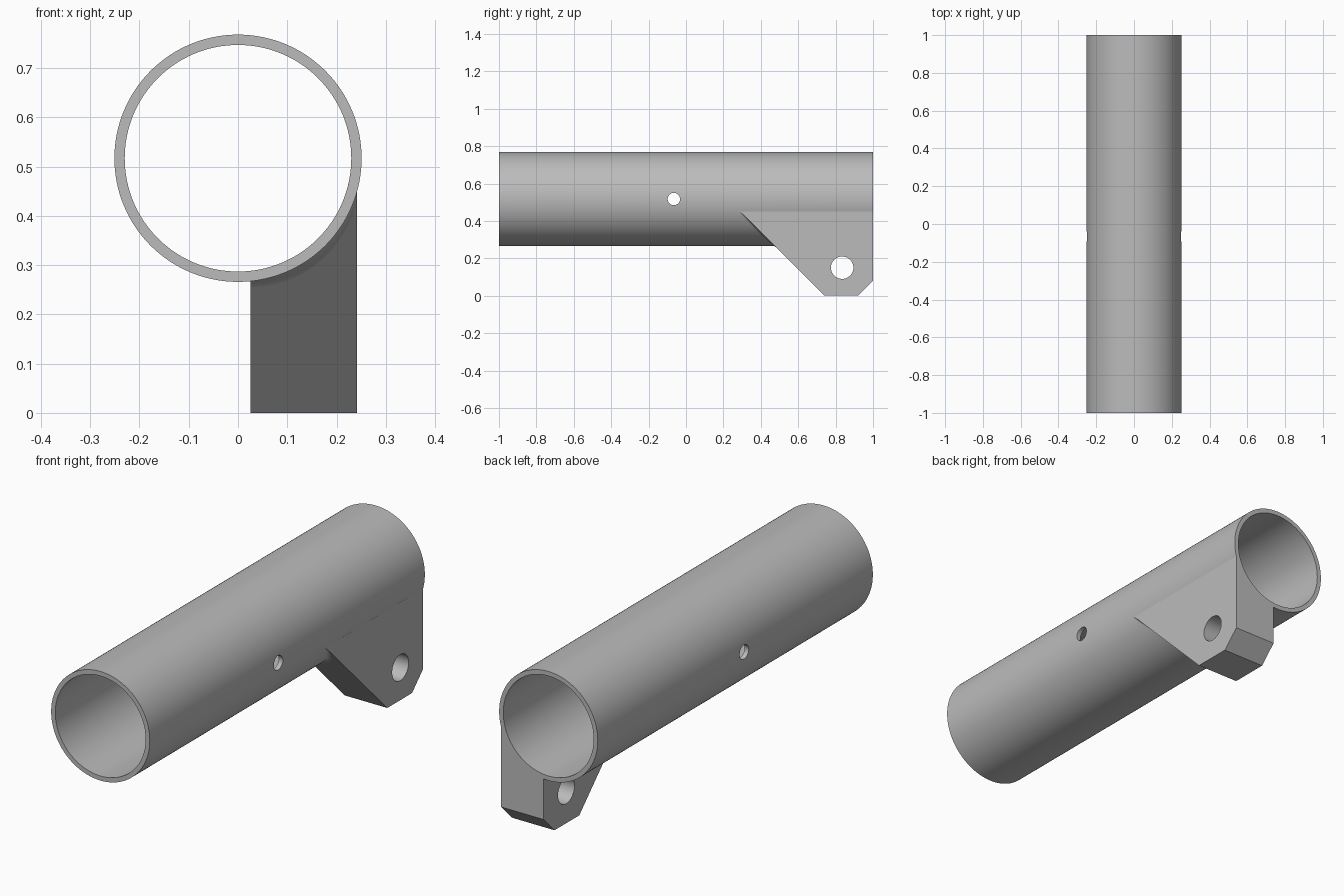
import bpy, bmesh, math
from mathutils import Vector

if "Cube" in bpy.data.objects:
    bpy.data.objects.remove(bpy.data.objects["Cube"])

AXIS_Z, OUTER, INNER = 0.517, 0.251, 0.23
LUG_IN, LUG_OUT = 0.025, 0.242

grey = bpy.data.materials.new("plain grey")
grey.use_nodes = True
grey.diffuse_color = (0.5, 0.5, 0.5, 1)
grey.node_tree.nodes["Principled BSDF"].inputs["Base Color"].default_value = grey.diffuse_color


def cylinder(name, radius, length, centre, rotation, sides):
    bpy.ops.mesh.primitive_cylinder_add(vertices=sides, radius=radius, depth=length,
                                        location=centre, rotation=rotation)
    obj = bpy.context.object
    obj.name = name
    obj.data.materials.append(grey)
    return obj


def along_y(name, radius, length):
    return cylinder(name, radius, length, (0, 0, AXIS_Z), (math.pi / 2, 0, 0), 128)


def along_x(name, radius, y, z):
    return cylinder(name, radius, 1, (0, y, z), (0, math.pi / 2, 0), 48)


def mesh_object(name, bm):
    bmesh.ops.recalc_face_normals(bm, faces=bm.faces[:])
    mesh = bpy.data.meshes.new(name)
    bm.to_mesh(mesh)
    bm.free()
    obj = bpy.data.objects.new(name, mesh)
    bpy.context.collection.objects.link(obj)
    mesh.materials.append(grey)
    return obj


def cut(obj, cutter):
    mod = obj.modifiers.new("cut", "BOOLEAN")
    mod.operation, mod.solver, mod.object = "DIFFERENCE", "EXACT", cutter
    bpy.ops.object.select_all(action="DESELECT")
    bpy.context.view_layer.objects.active = obj
    obj.select_set(True)
    bpy.ops.object.modifier_apply(modifier=mod.name)
    bpy.data.objects.remove(cutter)


def smooth(obj):
    bpy.ops.object.select_all(action="DESELECT")
    bpy.context.view_layer.objects.active = obj
    obj.select_set(True)
    bpy.ops.object.shade_smooth_by_angle(angle=math.radians(30))


# Hollow tube with a small cross hole through both walls
tube = along_y("tube", OUTER, 2)
cut(tube, along_y("bore_cutter", INNER, 2.2))
cut(tube, along_x("cross_hole_cutter", 0.033, -0.065, AXIS_Z))
smooth(tube)

# Mounting lug: side profile extruded across, trimmed to the tube
bm = bmesh.new()
profile = [(0.74, 0), (0.92, 0), (1, 0.08), (1, 0.45), (0.29, 0.45)]
face = bm.faces.new([bm.verts.new((LUG_IN, y, z)) for y, z in profile])
out = bmesh.ops.extrude_face_region(bm, geom=[face])
bmesh.ops.translate(bm, vec=(LUG_OUT - LUG_IN, 0, 0),
                    verts=[v for v in out["geom"] if isinstance(v, bmesh.types.BMVert)])
lug = mesh_object("mounting_lug", bm)
cut(lug, along_y("seat_cutter", OUTER - 0.004, 2.2))
cut(lug, along_x("pin_hole_cutter", 0.06, 0.835, 0.15))
smooth(lug)

# Small fillet where the sloping face of the lug meets the tube
bm = bmesh.new()
rows, STEPS, ARC = [], 24, 6
for i in range(STEPS + 1):
    t = i / STEPS
    x = LUG_IN + (LUG_OUT - LUG_IN) * t
    z = AXIS_Z - math.sqrt(OUTER ** 2 - x ** 2)
    corner = Vector((x, 0.74 - z, z))
    reach = 0.012 + 0.02 * t * (1 - t * t * 0.6)
    low = corner + Vector((0, reach, -reach))
    far = corner + Vector((0, -reach, 0.002))
    arc = [low.lerp(corner, s / ARC).lerp(corner.lerp(far, s / ARC), s / ARC)
           for s in range(ARC + 1)]
    rows.append([bm.verts.new(p) for p in arc + [corner + Vector((0, 0, 0.002))]])
for a, b in zip(rows, rows[1:]):
    for k in range(len(a)):
        n = (k + 1) % len(a)
        bm.faces.new((a[k], a[n], b[n], b[k]))
bm.faces.new(rows[0])
bm.faces.new(rows[-1])
smooth(mesh_object("lug_fillet", bm))
